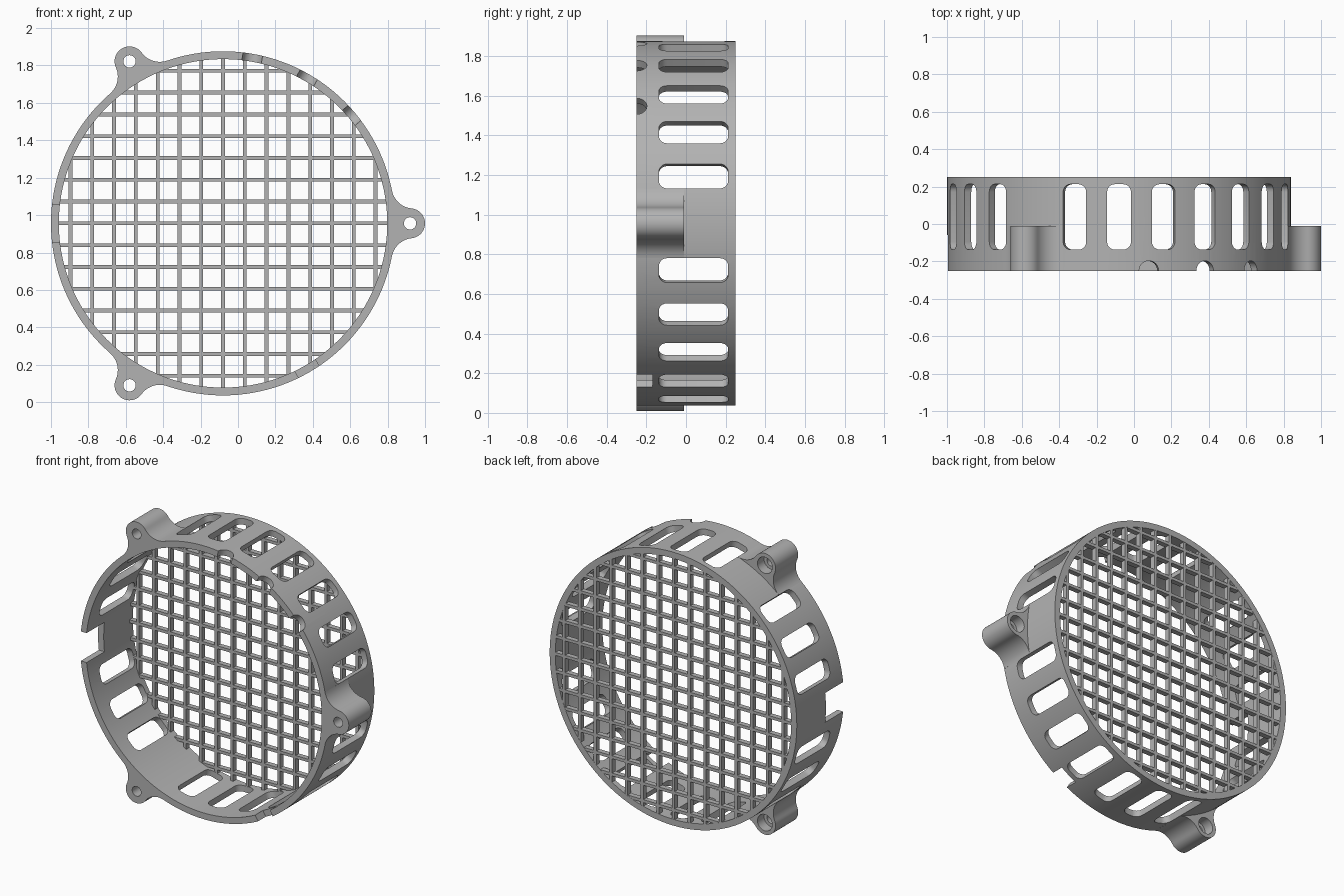
import bpy, bmesh
from math import sin, cos, pi, radians, sqrt, atan2, acos
from mathutils import Matrix, Vector

old = bpy.data.objects.get("Cube")
if old:
    bpy.data.objects.remove(old, do_unlink=True)

CX, CZ = -0.08, 0.956          # ring axis position
R_OUT, R_IN = 0.92, 0.878      # ring wall radii
FRONT, BACK = -0.25, 0.25

grey = bpy.data.materials.new("grey plastic")
grey.use_nodes = True
grey.diffuse_color = (0.45, 0.45, 0.45, 1)
grey.node_tree.nodes["Principled BSDF"].inputs["Base Color"].default_value = (0.45, 0.45, 0.45, 1)


def arc(cx, cz, r, a0, a1, n):
    """Points along an arc, both ends included."""
    return [(cx + r * cos(a0 + (a1 - a0) * i / n), cz + r * sin(a0 + (a1 - a0) * i / n))
            for i in range(n + 1)]


def circle(cx, cz, r, n):
    return arc(cx, cz, r, 0, 2 * pi, n)[:-1]


def prism(bm, outline, lo, hi, place):
    """Extrude a 2D outline from lo to hi; place maps (p, q, depth) to 3D."""
    bottom = [bm.verts.new(place(p, q, lo)) for p, q in outline]
    top = [bm.verts.new(place(p, q, hi)) for p, q in outline]
    faces = [bm.faces.new(bottom), bm.faces.new(top)]
    n = len(outline)
    for i in range(n):
        j = (i + 1) % n
        faces.append(bm.faces.new((bottom[i], bottom[j], top[j], top[i])))
    bmesh.ops.recalc_face_normals(bm, faces=faces)


def along_y(p, q, d):
    return Vector((CX + p, d, CZ + q))


def radial(angle):
    """Placement for outlines (sideways, y) pushed outward from the axis."""
    c, s = cos(angle), sin(angle)
    return lambda p, q, d: Vector((CX + c * d - s * p, q, CZ + s * d + c * p))


def make(name, bm):
    mesh = bpy.data.meshes.new(name)
    bm.to_mesh(mesh)
    bm.free()
    mesh.materials.append(grey)
    ob = bpy.data.objects.new(name, mesh)
    bpy.context.collection.objects.link(ob)
    return ob


def cut(ob, bm):
    """Subtract a cutter mesh and bake the result."""
    cutter = make("cutter", bm)
    cutter.hide_render = True
    mod = ob.modifiers.new("cut", "BOOLEAN")
    mod.operation, mod.solver, mod.object = "DIFFERENCE", "EXACT", cutter
    deps = bpy.context.evaluated_depsgraph_get()
    mesh = bpy.data.meshes.new_from_object(ob.evaluated_get(deps))
    ob.modifiers.clear()
    ob.data = mesh
    bpy.data.objects.remove(cutter, do_unlink=True)


def smooth(ob):
    bpy.ops.object.select_all(action="DESELECT")
    ob.select_set(True)
    bpy.context.view_layer.objects.active = ob
    bpy.ops.object.shade_smooth_by_angle(angle=radians(30))


def box(w, q0, q1):
    return [(-w, q0), (w, q0), (w, q1), (-w, q1)]


# Ring wall
bm = bmesh.new()
loops = [[bm.verts.new(along_y(p, q, y)) for p, q in circle(0, 0, r, 144)]
         for r, y in ((R_OUT, FRONT), (R_OUT, BACK), (R_IN, BACK), (R_IN, FRONT))]
for k in range(4):
    a, b = loops[k], loops[(k + 1) % 4]
    for i in range(144):
        j = (i + 1) % 144
        bm.faces.new((a[i], a[j], b[j], b[i]))
bmesh.ops.recalc_face_normals(bm, faces=bm.faces)
ring = make("ring_wall", bm)

# Vent slots, skipping the three lugs and the side notch
W, Y0, Y1, C = 0.064, -0.137, 0.213, 0.042
slot = (arc(W - C, Y1 - C, C, 0, pi / 2, 5) + arc(C - W, Y1 - C, C, pi / 2, pi, 5)
        + arc(C - W, Y0 + C, C, pi, 1.5 * pi, 5) + arc(W - C, Y0 + C, C, 1.5 * pi, 2 * pi, 5))
bm = bmesh.new()
for deg in range(0, 360, 15):
    if deg not in (0, 120, 180, 240):
        prism(bm, slot, 0.8, 1.0, radial(radians(deg)))

# Front edge notches: two square, three half round
prism(bm, box(0.099, -0.3, -0.06), 0.8, 1.0, radial(pi))
prism(bm, box(0.063, -0.3, -0.168), 0.8, 1.0, radial(radians(-60)))
for deg in (40, 60, 80):
    prism(bm, circle(0, FRONT, 0.053, 24), 0.8, 1.0, radial(radians(deg)))
cut(ring, bm)
smooth(ring)

# Mounting lugs: round end blended into the ring by fillets
LUG_R, FILLET, LUG_BACK = 0.08, 0.12, -0.01
d = R_OUT + FILLET
ang = acos((d * d + 1 - (LUG_R + FILLET) ** 2) / (2 * d))
fx, fz = d * cos(ang), d * sin(ang)
tip = atan2(fz, fx - 1)
half = arc(1, 0, LUG_R, 0, tip, 12) + arc(fx, fz, FILLET, tip - pi, ang - pi, 12)[1:]
root = arc(0, 0, R_OUT - 0.004, ang, -ang, 12)
outline = half + root + [(p, -q) for p, q in reversed(half[1:])]
for name, deg in (("left_lug", 0), ("upper_right_lug", 120), ("lower_right_lug", 240)):
    rot = Matrix.Rotation(radians(deg), 2)
    turn = lambda pts: [tuple(rot @ Vector(p)) for p in pts]
    bm = bmesh.new()
    prism(bm, turn(outline), FRONT, LUG_BACK, along_y)
    lug = make(name, bm)
    bm = bmesh.new()
    prism(bm, turn(circle(1, 0, 0.033, 24)), FRONT - 0.1, 0.1, along_y)
    cut(lug, bm)
    bm = bmesh.new()
    prism(bm, turn(circle(1, 0, 0.055, 24)), -0.08, 0.1, along_y)
    cut(lug, bm)
    smooth(lug)

# Guard grid across the back
PITCH, BAR = 0.1165, 0.01
for name, flip in (("vertical_bars", False), ("horizontal_bars", True)):
    bm = bmesh.new()
    for k in range(-7, 8):
        x = k * PITCH
        h = sqrt(0.89 ** 2 - x * x)
        pts = [(x - BAR, -h), (x + BAR, -h), (x + BAR, h), (x - BAR, h)]
        prism(bm, [(q, p) for p, q in pts] if flip else pts, 0.214, BACK - 0.001, along_y)
    make(name, bm)
